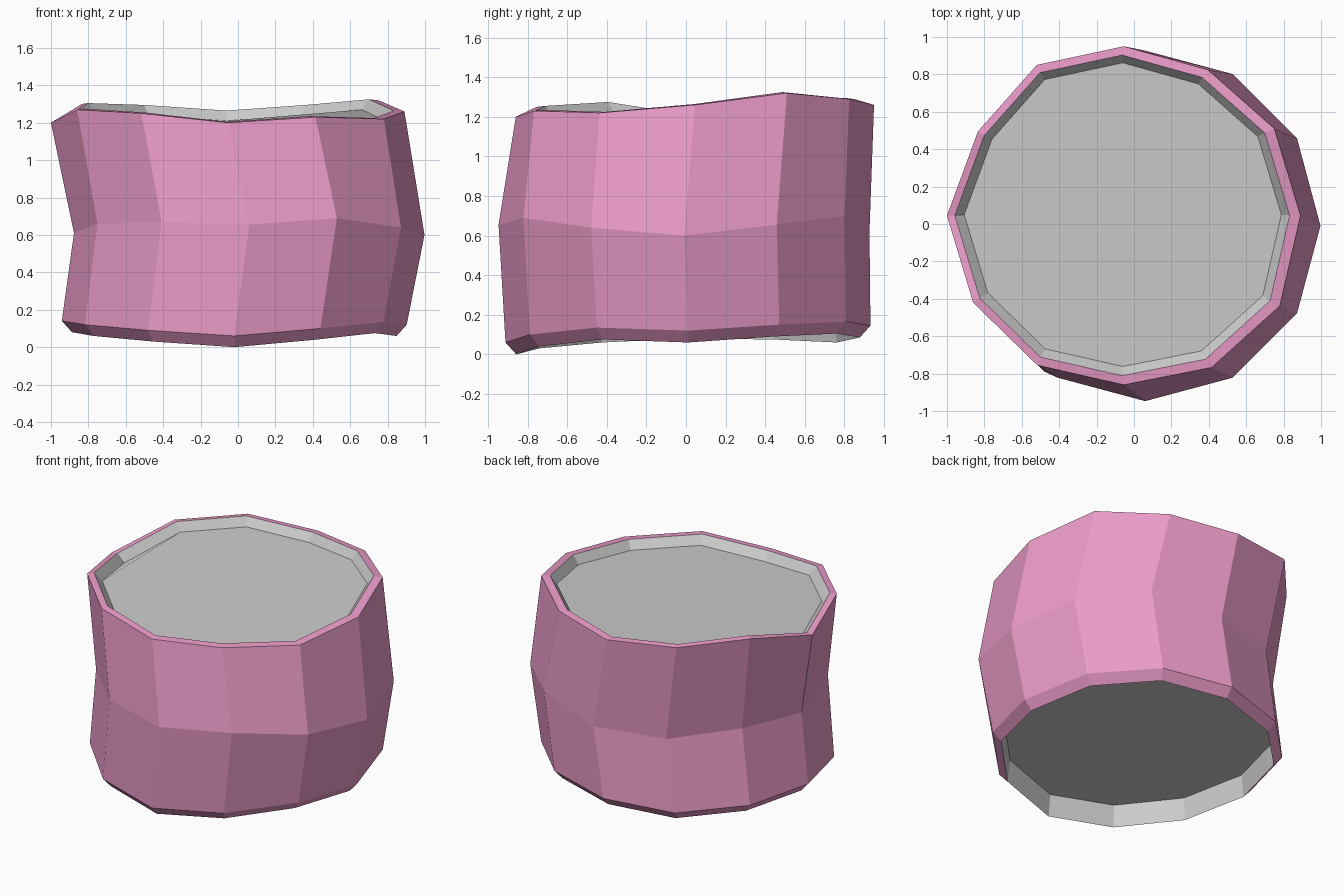
import bpy, bmesh
from math import cos, sin, tau

if "Cube" in bpy.data.objects:
    bpy.data.objects.remove(bpy.data.objects["Cube"])

N = 12

# Uneven heights and radii around the twelve sides, counter-clockwise from +x
TOP_Z = [1.26, 1.32, 1.29, 1.26, 1.29, 1.30, 1.20, 1.27, 1.25, 1.20, 1.23, 1.22]
TOP_R = [.945, .93, .90, .905, .93, .90, .945, .93, .924, .905, .938, .964]
MID_Z = [.60, .655, .70, .62, .61, .645, .61, .66, .67, .655, .69, .64]
LOW_Z = [.12, .15, .165, .145, .12, .135, .14, .12, .09, .06, .10, .135]


def ring(centre, radii, heights, scale=1.0, lift=0.0):
    """Twelve-sided cross-section with its own centre, radii and heights."""
    return [(centre[0] + radii[i] * scale * cos(tau * i / N),
             centre[1] + radii[i] * scale * sin(tau * i / N),
             heights[i] + lift) for i in range(N)]


def loft(name, rings, cap=False, material=None):
    """Skin a stack of rings, optionally closing the last one."""
    bm = bmesh.new()
    loops = [[bm.verts.new(p) for p in r] for r in rings]
    for a, b in zip(loops, loops[1:]):
        for i in range(N):
            j = (i + 1) % N
            bm.faces.new((a[i], a[j], b[j], b[i]))
    if cap:
        bm.faces.new(loops[-1])
    mesh = bpy.data.meshes.new(name)
    bm.to_mesh(mesh)
    bm.free()
    obj = bpy.data.objects.new(name, mesh)
    bpy.context.collection.objects.link(obj)
    if material:
        mesh.materials.append(material)
    return obj


pink = bpy.data.materials.new("pink")
pink.diffuse_color = (0.83, 0.33, 0.58, 1)
pink.use_nodes = True
pink.node_tree.nodes["Principled BSDF"].inputs["Base Color"].default_value = pink.diffuse_color

top_c, mid_c, low_c = (-.055, .045), (.06, -.01), (-.02, .01)
one = [1.0] * N

# Cross-sections from the underside up to the rim
lower_lip = ring(low_c, one, LOW_Z, .868, -.06)
lower_edge = ring(low_c, one, LOW_Z, .922)
waist = ring(mid_c, one, MID_Z, .937)
upper_edge = ring(top_c, TOP_R, TOP_Z)
rim = ring((-.063, .046), TOP_R, TOP_Z, .947, .005)

# Pink outer band
loft("outer_band", [lower_lip, lower_edge, waist, upper_edge, rim], material=pink)

# Grey recessed top: short sloping wall and end face
loft("top_end", [rim, ring((-.06, .05), TOP_R, TOP_Z, .897, -.05)], cap=True)

# Grey recessed underside; order reversed so the end face looks down
bottom = loft("bottom_end", [lower_lip, ring(low_c, one, LOW_Z, .85, .09)], cap=True)
bottom.data.flip_normals()
for face in bottom.data.polygons[:N]:
    face.use_smooth = False
